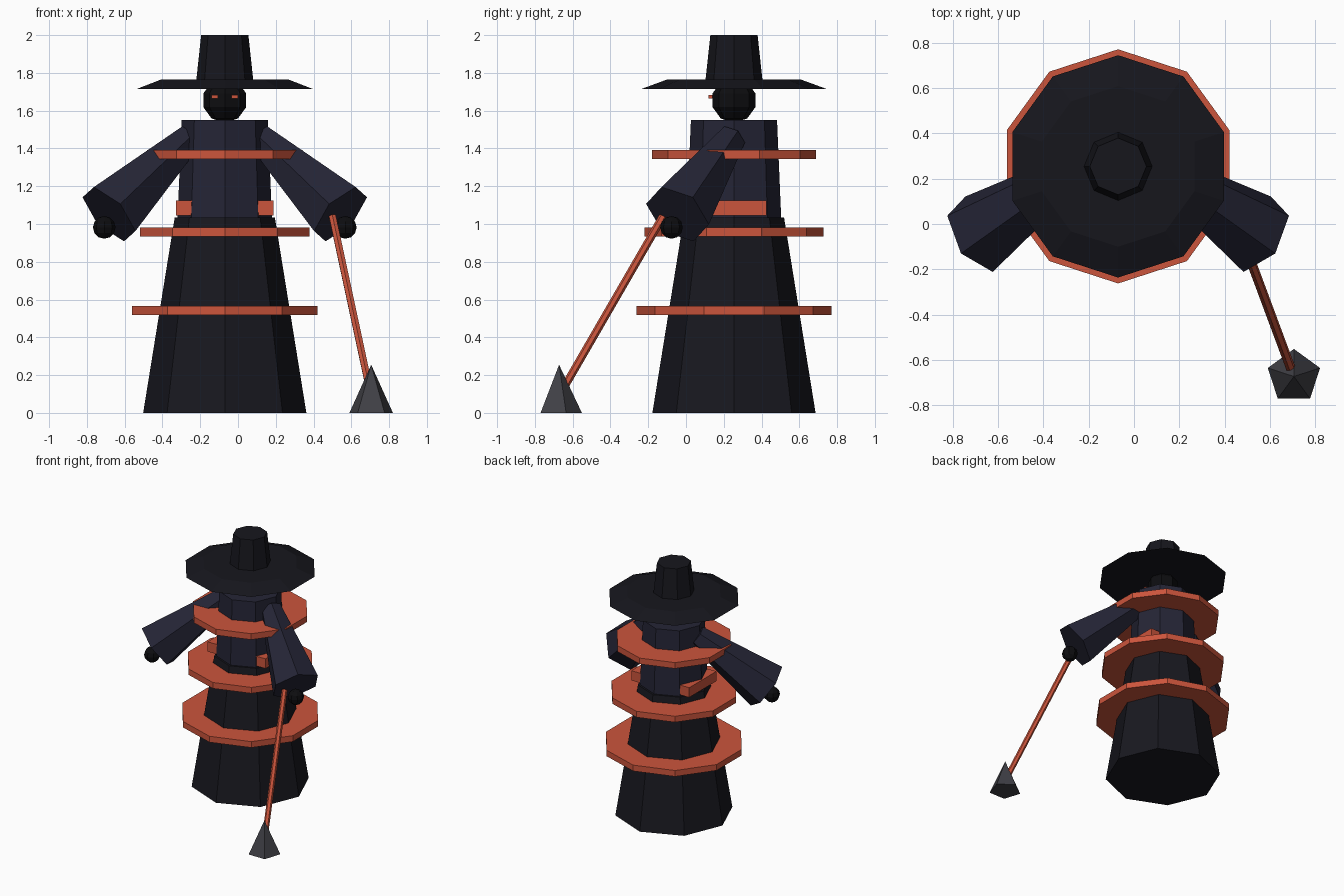
import bpy, bmesh, math
from mathutils import Vector, Matrix

if "Cube" in bpy.data.objects:
    bpy.data.objects.remove(bpy.data.objects["Cube"])

CX, CY = -0.07, 0.254   # axis of the robed body


def material(name, r, g, b):
    m = bpy.data.materials.new(name)
    m.diffuse_color = (r, g, b, 1)
    m.use_nodes = True
    m.node_tree.nodes["Principled BSDF"].inputs["Base Color"].default_value = m.diffuse_color
    return m


ORANGE = material("orange", 0.60, 0.09, 0.045)
ROBE = material("robe", 0.009, 0.009, 0.014)
COAT = material("coat", 0.018, 0.018, 0.036)
HAT = material("hat", 0.008, 0.008, 0.012)
SKIN = material("skin", 0.004, 0.004, 0.005)
STEEL = material("steel", 0.05, 0.05, 0.06)


def finish(name, bm, mat):
    bmesh.ops.remove_doubles(bm, verts=bm.verts, dist=1e-5)
    bmesh.ops.recalc_face_normals(bm, faces=bm.faces)
    me = bpy.data.meshes.new(name)
    bm.to_mesh(me)
    bm.free()
    me.materials.append(mat)
    ob = bpy.data.objects.new(name, me)
    bpy.context.collection.objects.link(ob)
    return ob


def frustum(name, p0, p1, r0, r1, sides, mat, twist=0.0):
    """Closed tapered prism from p0 to p1; first corner points to +y before tilting."""
    p0, p1 = Vector(p0), Vector(p1)
    q = Vector((0, 0, 1)).rotation_difference(p1 - p0)
    bm = bmesh.new()
    rings = []
    for p, r in ((p0, r0), (p1, r1)):
        ring = []
        for i in range(sides if r else 1):
            t = math.tau * i / sides + math.radians(twist)
            ring.append(bm.verts.new(p + q @ Vector((r * math.sin(t), r * math.cos(t), 0))))
        rings.append(ring)
    low, high = rings
    bm.faces.new(low)
    if len(high) > 1:
        bm.faces.new(high)
    for i in range(sides):
        j = (i + 1) % sides
        if len(high) > 1:
            bm.faces.new((low[i], low[j], high[j], high[i]))
        else:
            bm.faces.new((low[i], low[j], high[0]))
    return finish(name, bm, mat)


def upright(name, z0, z1, r0, r1, sides, mat):
    return frustum(name, (CX, CY, z0), (CX, CY, z1), r0, r1, sides, mat)


def box(name, center, size, mat):
    bm = bmesh.new()
    bmesh.ops.create_cube(bm, size=1, matrix=Matrix.LocRotScale(Vector(center), None, Vector(size)))
    return finish(name, bm, mat)


def ball(name, center, r, rings, mat):
    bm = bmesh.new()
    bmesh.ops.create_uvsphere(bm, u_segments=8, v_segments=rings, radius=r,
                              matrix=Matrix.Translation(center))
    return finish(name, bm, mat)


# robe, torso, head and hat
upright("skirt", 0, 1.035, 0.432, 0.265, 8, ROBE)
upright("torso", 1.03, 1.55, 0.25, 0.228, 8, COAT)
ball("head", (CX, CY, 1.655), 0.119, 5, SKIN)
upright("hat_brim", 1.715, 1.765, 0.49, 0.354, 10, HAT)
upright("hat_crown", 1.76, 2.0, 0.151, 0.125, 8, HAT)

# floating discs around the body
for i, (z, r) in enumerate(((0.542, 0.516), (0.957, 0.473), (1.369, 0.433))):
    upright(f"disc_{i + 1}", z - 0.024, z + 0.024, r, r, 10, ORANGE)

# mirrored parts: eyes, belt blocks, sleeves, hands
for side, label in ((1, "left"), (-1, "right")):
    def at(x, y, z):
        return (CX + side * x, y, z)
    box(f"eye_{label}", at(0.053, 0.13, 1.674), (0.036, 0.02, 0.018), ORANGE)
    box(f"belt_block_{label}", at(0.212, CY, 1.085), (0.09, 0.345, 0.078), ORANGE)
    frustum(f"sleeve_{label}", at(0.613, -0.045, 1.052), at(0.19, 0.24, 1.455),
            0.185, 0.08, 6, COAT, twist=12 * side)
    ball(f"hand_{label}", at(0.638, -0.077, 0.982), 0.06, 6, SKIN)

# staff with a pyramid foot
frustum("staff", (0.70, -0.66, 0.11), (0.50, -0.122, 1.04), 0.021, 0.021, 6, ORANGE)
frustum("staff_foot", (0.705, -0.672, 0), (0.705, -0.672, 0.255), 0.121, 0, 5, STEEL)
